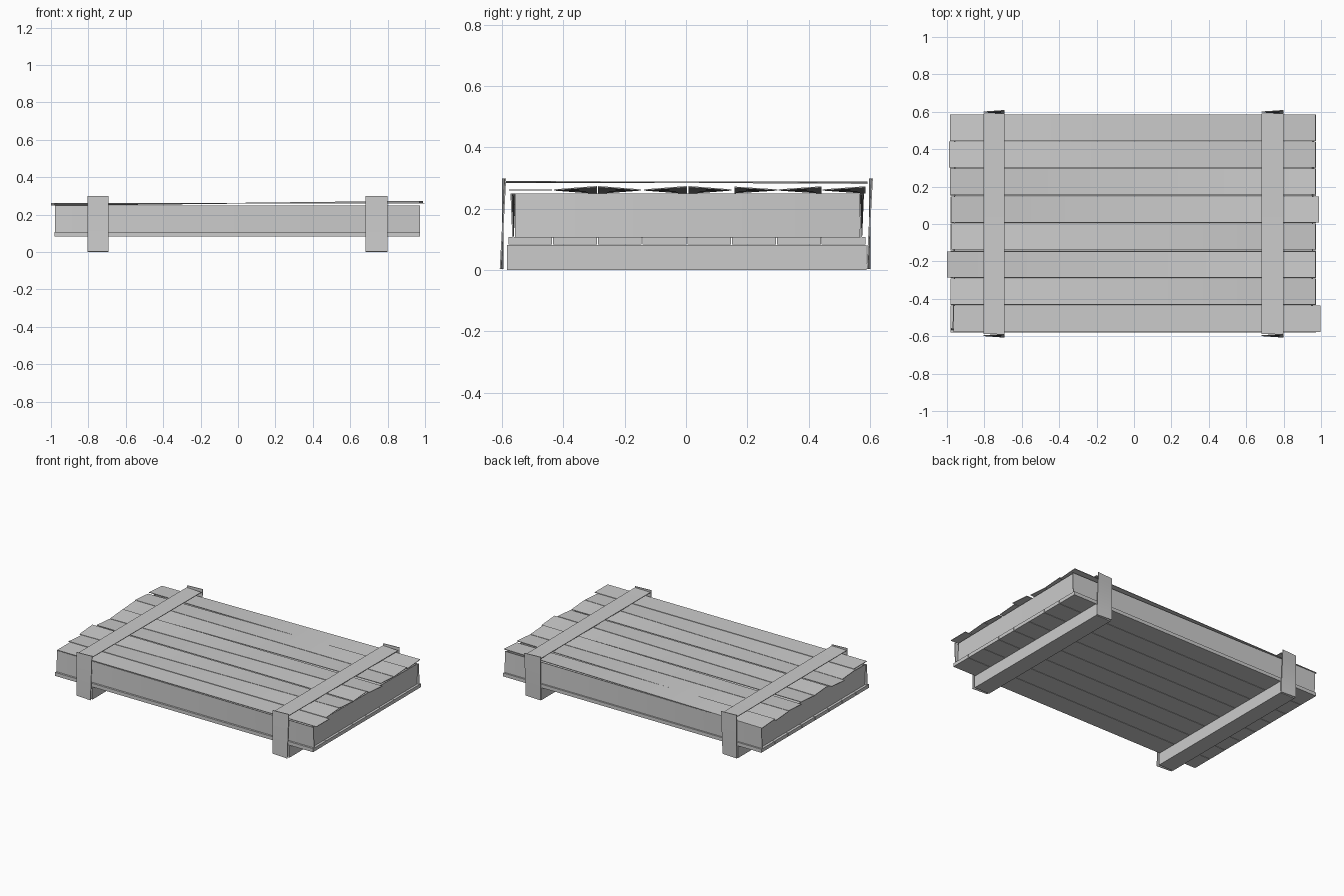
import bpy
import bmesh
from mathutils import Vector

cube = bpy.data.objects.get("Cube")
if cube:
    bpy.data.objects.remove(cube, do_unlink=True)

# One plain grey for every part
grey = bpy.data.materials.new("plain_grey")
grey.use_nodes = True
grey.diffuse_color = (0.6, 0.6, 0.6, 1)
for node in grey.node_tree.nodes:
    if node.type == "BSDF_PRINCIPLED":
        node.inputs["Base Color"].default_value = (0.6, 0.6, 0.6, 1)

X, Y, Z = Vector((1, 0, 0)), Vector((0, 1, 0)), Vector((0, 0, 1))


def plank(name, center, along, across, thick, warp=0, pivot=-1, segments=6):
    """Board along one half vector; the edge opposite the pivot warps end to end."""
    bm = bmesh.new()
    center = Vector(center)
    normal = along.cross(across).normalized()
    rings = []
    for i in range(segments + 1):
        s = 2 * i / segments - 1
        ring = []
        for side, face in ((-1, -1), (1, -1), (1, 1), (-1, 1)):
            lift = face * thick / 2 + (warp * s if side != pivot else 0)
            ring.append(bm.verts.new(center + along * s + across * side + normal * lift))
        rings.append(ring)
    for a, b in zip(rings, rings[1:]):
        for k in range(4):
            n = (k + 1) % 4
            bm.faces.new((a[k], a[n], b[n], b[k]))
    bm.faces.new(rings[0])
    bm.faces.new(rings[-1])
    bmesh.ops.recalc_face_normals(bm, faces=bm.faces)
    mesh = bpy.data.meshes.new(name)
    bm.to_mesh(mesh)
    bm.free()
    mesh.materials.append(grey)
    obj = bpy.data.objects.new(name, mesh)
    bpy.context.collection.objects.link(obj)
    bpy.ops.object.select_all(action="DESELECT")
    obj.select_set(True)
    bpy.context.view_layer.objects.active = obj
    bpy.ops.object.shade_smooth_by_angle()
    return obj


# Floor boards
pitch = 0.146
for i in range(8):
    y = (i - 3.5) * pitch + 0.003
    plank(f"floor_board_{i + 1}", (-0.003, y, 0.095), X * 0.977, Y * 0.0715, 0.024, segments=1)

# Lid boards, front to back: left end, right end, y centre, warp, level edge
lid = [
    (-0.965, 0.997, -0.507, 0, -1),
    (-0.98, 0.97, -0.361, 0.011, -1),
    (-1.0, 0.97, -0.217, 0.011, 1),
    (-0.975, 0.97, -0.067, 0.011, -1),
    (-0.975, 0.99, 0.078, 0.011, 1),
    (-0.985, 0.97, 0.228, 0.009, 1),
    (-0.99, 0.97, 0.372, 0.01, -1),
    (-0.985, 0.97, 0.515, 0.01, -1),
]
for i, (left, right, y, warp, pivot) in enumerate(lid):
    plank(f"lid_board_{i + 1}", ((left + right) / 2, y, 0.261),
          X * ((right - left) / 2), Y * 0.07, 0.004, warp, pivot)

# Side and end walls
for name, y in (("front_wall", -0.564), ("back_wall", 0.572)):
    plank(name, (-0.003, y, 0.177), X * 0.975, Z * 0.072, 0.005, 0.006)
for name, x in (("right_wall", -0.96), ("left_wall", 0.955)):
    plank(name, (x, 0.005, 0.177), Y * 0.562, Z * 0.072, 0.005, 0.007)

# Runners, top straps and upright battens at both ends
for side, x, half in (("right", -0.748, 0.056), ("left", 0.74, 0.058)):
    plank(f"{side}_runner", (x, 0.002, 0.041), Y * 0.586, X * half, 0.082, segments=1)
    plank(f"{side}_strap", (x, 0.002, 0.286), Y * 0.59, X * half, 0.004, 0.003)
    for end, y in (("front", -0.597), ("back", 0.599)):
        plank(f"{side}_{end}_batten", (x, y, 0.151), Z * 0.148, X * half, 0.005, 0.008)
